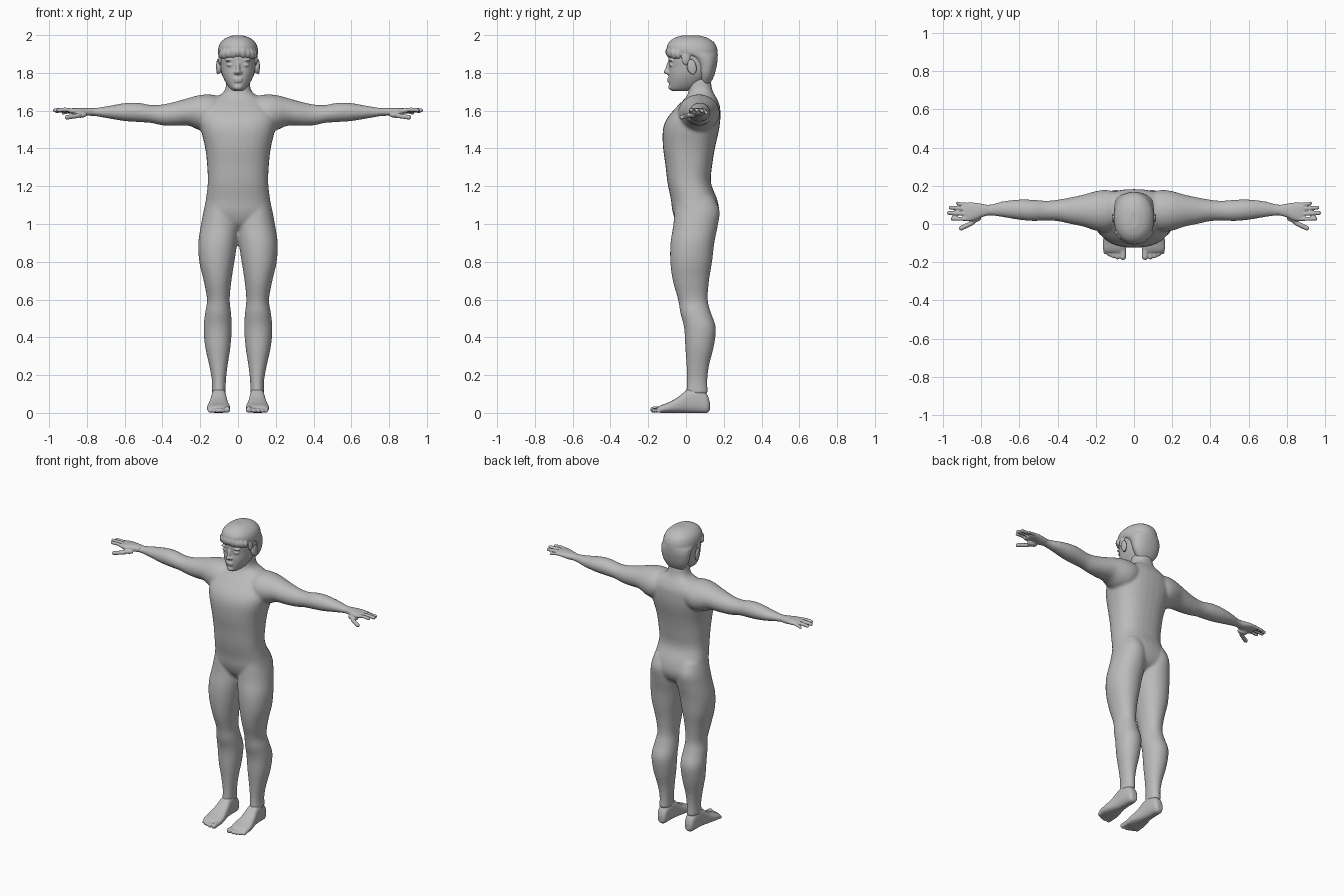
import bpy, bmesh, math
from mathutils import Vector, Matrix

skin = bpy.data.materials.new("plain grey")
skin.diffuse_color = (0.5, 0.5, 0.5, 1)


def spline(rows, steps=4):
    """Catmull-Rom refinement of a list of section rows."""
    out = []
    for i in range(len(rows) - 1):
        a, b, c, d = (rows[max(0, min(len(rows) - 1, k))] for k in (i - 1, i, i + 1, i + 2))
        for s in range(steps):
            t = s / steps
            out.append([0.5 * (2 * q + (r - p) * t + (2 * p - 5 * q + 4 * r - w) * t * t
                               + (3 * q - p - 3 * r + w) * t ** 3) for p, q, r, w in zip(a, b, c, d)])
    return out + [list(rows[-1])]


def loft(bm, axis, rows, power=2.2, n=32):
    """Rows are (t, u0, u1, v0, v1): rounded sections along an axis."""
    order = {"x": lambda t, u, v: (t, u, v), "y": lambda t, u, v: (u, t, v),
             "z": lambda t, u, v: (u, v, t)}[axis]
    rings = []
    for t, u0, u1, v0, v1 in spline(rows):
        ring = []
        for k in range(n):
            c, s = math.cos(math.tau * k / n), math.sin(math.tau * k / n)
            cu = math.copysign(abs(c) ** (2 / power), c)
            sv = math.copysign(abs(s) ** (2 / power), s)
            ring.append(bm.verts.new(order(t, (u0 + u1) / 2 + cu * (u1 - u0) / 2,
                                           (v0 + v1) / 2 + sv * (v1 - v0) / 2)))
        rings.append(ring)
    for a, b in zip(rings, rings[1:]):
        for k in range(n):
            bm.faces.new((a[k], a[(k + 1) % n], b[(k + 1) % n], b[k]))
    bm.faces.new(rings[0])
    bm.faces.new(rings[-1])


def blob(bm, loc, size, rot=0, axis="X"):
    """Ellipsoid."""
    m = Matrix.Translation(loc) @ Matrix.Rotation(rot, 4, axis) @ Matrix.Diagonal((*size, 1))
    bmesh.ops.create_uvsphere(bm, u_segments=20, v_segments=12, radius=1, matrix=m)


def finger(bm, pts, r):
    """Tapered chain of overlapping balls through the points."""
    for a, b in zip(pts, pts[1:]):
        a, b = Vector(a), Vector(b)
        for i in range(9):
            blob(bm, a.lerp(b, i / 8), (r, r, r))


def finish(name, bm, voxel=None, mirror=False, smooth=3):
    bmesh.ops.recalc_face_normals(bm, faces=bm.faces)
    me = bpy.data.meshes.new(name)
    bm.to_mesh(me)
    bm.free()
    me.materials.append(skin)
    ob = bpy.data.objects.new(name, me)
    bpy.context.collection.objects.link(ob)
    me.polygons.foreach_set("use_smooth", [True] * len(me.polygons))
    if mirror:
        ob.modifiers.new("mirror", "MIRROR").use_mirror_merge = False
    if voxel:
        r = ob.modifiers.new("blend", "REMESH")
        r.mode, r.voxel_size, r.use_smooth_shade = "VOXEL", voxel, True
        s = ob.modifiers.new("soften", "SMOOTH")
        s.factor, s.iterations = 0.5, smooth
    return ob


def sym(rows):
    return [(z, -h, h, f, b) for z, h, f, b in rows]


# body: torso with neck, arms and legs blended together
bm = bmesh.new()
loft(bm, "z", sym([
    (0.96, 0.05, 0.00, 0.09), (1.0, 0.13, -0.045, 0.15), (1.06, 0.178, -0.07, 0.175),
    (1.13, 0.17, -0.08, 0.165), (1.22, 0.16, -0.098, 0.132), (1.32, 0.164, -0.11, 0.14),
    (1.41, 0.175, -0.122, 0.155), (1.5, 0.197, -0.122, 0.175), (1.56, 0.205, -0.1, 0.182),
    (1.62, 0.185, -0.05, 0.18), (1.66, 0.14, -0.01, 0.165), (1.69, 0.085, 0.01, 0.148),
    (1.72, 0.066, 0.012, 0.137), (1.77, 0.062, 0.005, 0.13)]), 2.4)
loft(bm, "x", [
    (0.06, 0.0, 0.16, 1.54, 1.67), (0.14, -0.04, 0.178, 1.49, 1.685), (0.2, -0.035, 0.172, 1.495, 1.683),
    (0.26, -0.015, 0.155, 1.52, 1.668), (0.33, 0.0, 0.14, 1.52, 1.648), (0.4, 0.015, 0.127, 1.522, 1.633),
    (0.46, 0.018, 0.122, 1.535, 1.63), (0.53, 0.016, 0.127, 1.54, 1.642), (0.6, 0.022, 0.128, 1.545, 1.64),
    (0.68, 0.035, 0.12, 1.558, 1.626), (0.75, 0.044, 0.103, 1.57, 1.615), (0.8, 0.04, 0.103, 1.573, 1.614)], 2.0)
loft(bm, "z", [
    (0.1, 0.066, 0.138, 0.0, 0.117), (0.17, 0.064, 0.138, 0.005, 0.113), (0.25, 0.055, 0.152, 0.003, 0.122),
    (0.35, 0.04, 0.174, -0.004, 0.147), (0.45, 0.033, 0.182, -0.01, 0.158), (0.53, 0.037, 0.174, -0.03, 0.132),
    (0.6, 0.044, 0.164, -0.042, 0.115), (0.7, 0.035, 0.182, -0.07, 0.122), (0.8, 0.019, 0.205, -0.083, 0.138),
    (0.9, 0.004, 0.21, -0.082, 0.15), (0.99, -0.005, 0.197, -0.068, 0.168), (1.07, 0.005, 0.182, -0.06, 0.178),
    (1.14, 0.02, 0.165, -0.05, 0.15)], 2.1)
finish("body", bm, 0.009, True, 4)

# feet with toes
bm = bmesh.new()
loft(bm, "y", [
    (0.126, 0.082, 0.118, 0.015, 0.055), (0.11, 0.07, 0.132, 0.0, 0.1), (0.06, 0.064, 0.139, 0.0, 0.135),
    (0.01, 0.06, 0.143, 0.0, 0.125), (-0.04, 0.052, 0.153, 0.0, 0.085), (-0.09, 0.042, 0.163, 0.0, 0.057),
    (-0.13, 0.042, 0.163, 0.0, 0.042), (-0.148, 0.048, 0.152, 0.003, 0.032)], 2.6)
for x, y, r in ((0.058, -0.172, 0.017), (0.086, -0.173, 0.013), (0.108, -0.168, 0.012),
                (0.129, -0.159, 0.0115), (0.149, -0.148, 0.011)):
    finger(bm, [(x, -0.11, 0.02), (x, y, r)], r)
finish("feet", bm, 0.005, True, 2)

# hands with fingers and thumb
bm = bmesh.new()
loft(bm, "x", [
    (0.765, 0.045, 0.1, 1.575, 1.613), (0.8, 0.035, 0.106, 1.573, 1.615), (0.84, 0.018, 0.112, 1.578, 1.615),
    (0.875, 0.014, 0.112, 1.582, 1.613), (0.895, 0.018, 0.108, 1.587, 1.61)], 2.3)
for y0, y1, tip, z, r in ((0.102, 0.109, 0.925, 1.588, 0.009), (0.078, 0.086, 0.961, 1.598, 0.0105),
                          (0.052, 0.058, 0.969, 1.602, 0.011), (0.026, 0.028, 0.95, 1.603, 0.0105)):
    finger(bm, [(0.86, y0, 1.599), (0.915, (y0 + y1) / 2, z + 0.003), (tip, y1, z)], r)
finger(bm, [(0.81, 0.045, 1.588), (0.85, 0.005, 1.573), (0.905, -0.022, 1.565)], 0.0125)
blob(bm, (0.835, 0.03, 1.578), (0.035, 0.02, 0.016))
finish("hands", bm, 0.004, True, 2)

# head with nose, brow, lids, lips and chin
bm = bmesh.new()
loft(bm, "z", sym([
    (1.705, 0.026, -0.075, 0.01), (1.72, 0.045, -0.086, 0.055), (1.75, 0.066, -0.09, 0.095),
    (1.79, 0.084, -0.092, 0.13), (1.83, 0.092, -0.09, 0.145), (1.88, 0.096, -0.094, 0.15),
    (1.93, 0.09, -0.09, 0.145), (1.97, 0.06, -0.05, 0.11)]), 2.2)
blob(bm, (0, -0.093, 1.83), (0.011, 0.014, 0.04), -0.25)
blob(bm, (0, -0.103, 1.806), (0.013, 0.016, 0.012))
blob(bm, (0, -0.089, 1.768), (0.026, 0.011, 0.006))
blob(bm, (0, -0.088, 1.756), (0.022, 0.011, 0.007))
blob(bm, (0, -0.078, 1.725), (0.024, 0.016, 0.016))
for s in (-1, 1):
    blob(bm, (s * 0.013, -0.096, 1.802), (0.009, 0.012, 0.009))
    blob(bm, (s * 0.04, -0.077, 1.842), (0.02, 0.013, 0.009))
    blob(bm, (s * 0.042, -0.079, 1.866), (0.027, 0.013, 0.006), s * 0.1, "Y")
finish("head", bm, 0.005, False, 1)

# ears
bm = bmesh.new()
blob(bm, (0.107, 0.032, 1.832), (0.009, 0.024, 0.042), 0.2)
blob(bm, (0.098, 0.022, 1.825), (0.012, 0.016, 0.03), 0.2)
finish("ears", bm, 0.004, True, 1)

# hair: cap, nape, sideburns and a tufted fringe
bm = bmesh.new()
loft(bm, "z", sym([
    (1.735, 0.045, 0.085, 0.122), (1.765, 0.072, 0.07, 0.14), (1.8, 0.09, 0.06, 0.154),
    (1.85, 0.1, 0.045, 0.165), (1.885, 0.104, 0.0, 0.168), (1.905, 0.106, -0.085, 0.168),
    (1.93, 0.105, -0.102, 0.165), (1.96, 0.093, -0.092, 0.15), (1.985, 0.064, -0.062, 0.115),
    (1.998, 0.025, -0.02, 0.07)]), 2.15)
for i in range(9):
    a = (i - 4) * 0.27
    blob(bm, (0.097 * math.sin(a), 0.0 - 0.094 * math.cos(a), 1.908 - 0.012 * abs(math.sin(a))),
         (0.017, 0.015, 0.024 + 0.004 * (i % 2)), 0.25)
for s in (-1, 1):
    blob(bm, (s * 0.094, 0.0, 1.875), (0.01, 0.025, 0.035))
finish("hair", bm, 0.006, False, 2)
